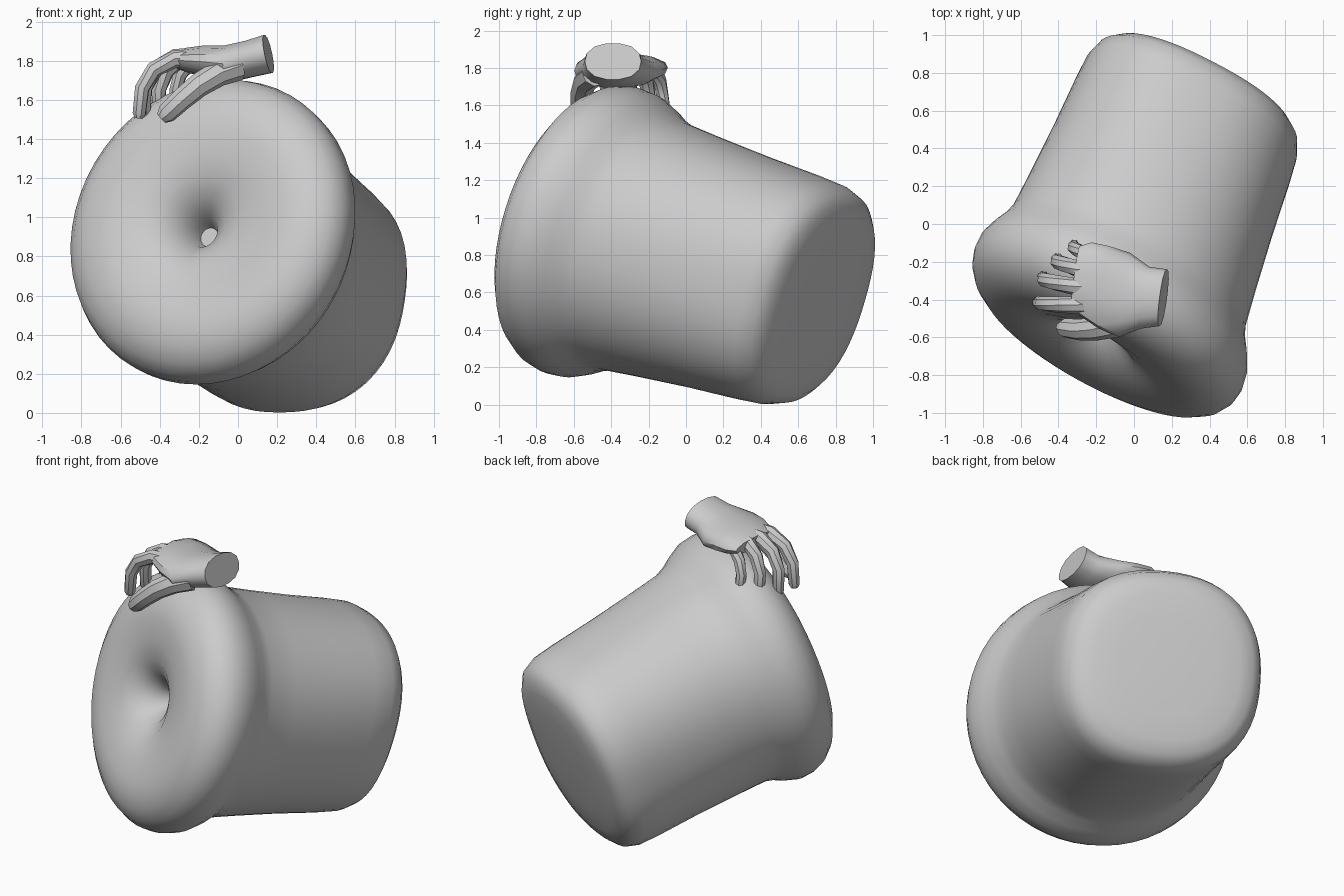
import bpy, bmesh, math
from mathutils import Vector

if "Cube" in bpy.data.objects:
    bpy.data.objects.remove(bpy.data.objects["Cube"])


def loft(name, rings, sides, angle):
    """Skin rings: each is (centre, half-axis u, half-axis v, roundness exponent)."""
    bm = bmesh.new()
    loops = []
    for c, u, v, n in rings:
        loop = []
        for i in range(sides):
            a = 2 * math.pi * i / sides
            x, y = math.cos(a), math.sin(a)
            k = (abs(x) ** n + abs(y) ** n) ** (-1 / n)   # n = 2 is an ellipse
            loop.append(bm.verts.new(c + (u * x + v * y) * k))
        loops.append(loop)
    for a, b in zip(loops, loops[1:]):
        for i in range(sides):
            j = (i + 1) % sides
            bm.faces.new((a[i], a[j], b[j], b[i]))
    bm.faces.new(loops[0][::-1])
    bm.faces.new(loops[-1])
    bmesh.ops.recalc_face_normals(bm, faces=bm.faces)
    me = bpy.data.meshes.new(name)
    bm.to_mesh(me)
    bm.free()
    ob = bpy.data.objects.new(name, me)
    bpy.context.collection.objects.link(ob)
    bpy.context.view_layer.objects.active = ob
    bpy.ops.object.select_all(action='DESELECT')
    ob.select_set(True)
    bpy.ops.object.shade_smooth_by_angle(angle=math.radians(angle))
    return ob


# Body: flanged drum with a funnel-shaped pit, lofted along a tilted axis
front, back = Vector((-.135, -.5, .93)), Vector((.335, .69, .565))
axis = (back - front).normalized()
profile = [(.12, .05), (.02, .08), (-.08, .15), (-.15, .24), (-.195, .36), (-.215, .5),
           (-.21, .58), (-.185, .665), (-.135, .74), (-.07, .785), (0, .802), (.08, .795),
           (.16, .76), (.23, .72), (.3, .695), (.5, .675), (.8, .65), (1.1, .632),
           (1.23, .62), (1.31, .59), (1.355, .535), (1.375, .45), (1.385, .3), (1.388, .05)]
rings = []
for s, r in profile:
    t = min(max(s / 1.3, 0), 1)
    n = Vector((.46, .84, -.28)).lerp(Vector((.44, .85, -.31)), t).normalized()
    u = n.cross(Vector((0, 0, 1))).normalized()
    c = front + axis * s
    if r < .4 and s < .2:                       # pit leans left of the axis
        c += Vector((-.06, 0, .0)) * (.4 - r) / .4
    rings.append((c, u * r, u.cross(n) * r, 2 + .35 * t))
loft("drum_body", rings, 56, 60)

# Palm and wrist: (x, y, z, half width, half height)
palm = [(.155, -.39, 1.835, .152, .1), (.06, -.39, 1.81, .165, .095),
        (-.05, -.375, 1.785, .225, .095), (-.16, -.335, 1.795, .22, .085),
        (-.25, -.295, 1.80, .2, .068), (-.31, -.285, 1.80, .17, .045)]
across = Vector((.13, .99, 0))
upward = Vector((-.2, 0, .98))
loft("palm", [(Vector(p[:3]), across * p[3], upward * p[4], 2.3) for p in palm], 14, 40)


def digit(name, points, radius):
    """Tapered, jointed finger following a short path."""
    pts = [Vector(p) for p in points]
    pts.append(pts[-1] + (pts[-1] - pts[-2]).normalized() * radius * .5)
    rings = []
    for i, p in enumerate(pts):
        t = (pts[min(i + 1, len(pts) - 1)] - pts[max(i - 1, 0)]).normalized()
        side = t.cross(Vector((.3, -.9, .1))).normalized()
        r = radius * (.45 if i == len(pts) - 1 else 1 - .07 * i)
        rings.append((p, side * r, side.cross(t) * r, 2))
    return loft(name, rings, 8, 40)


# Four fingers curling down over the rim, from knuckle to tip
fingers = {
    "index_finger": ((-.2, -.43, 1.81), (-.32, -.43, 1.81), (-.43, -.425, 1.755), (-.49, -.42, 1.66), (-.505, -.415, 1.53)),
    "middle_finger": ((-.2, -.34, 1.82), (-.32, -.33, 1.815), (-.42, -.31, 1.76), (-.475, -.295, 1.66), (-.48, -.285, 1.53)),
    "ring_finger": ((-.2, -.25, 1.81), (-.29, -.24, 1.81), (-.365, -.215, 1.75), (-.405, -.20, 1.65), (-.405, -.185, 1.54)),
    "little_finger": ((-.17, -.18, 1.80), (-.24, -.165, 1.79), (-.295, -.14, 1.73), (-.32, -.125, 1.65), (-.315, -.11, 1.56)),
}
for name, path in fingers.items():
    digit(name, path, .042 if name == "little_finger" else .049)

# Thumb along the front of the rim
digit("thumb", ((.0, -.49, 1.77), (-.10, -.535, 1.735), (-.20, -.555, 1.675),
                (-.29, -.56, 1.60), (-.365, -.55, 1.53)), .072)
